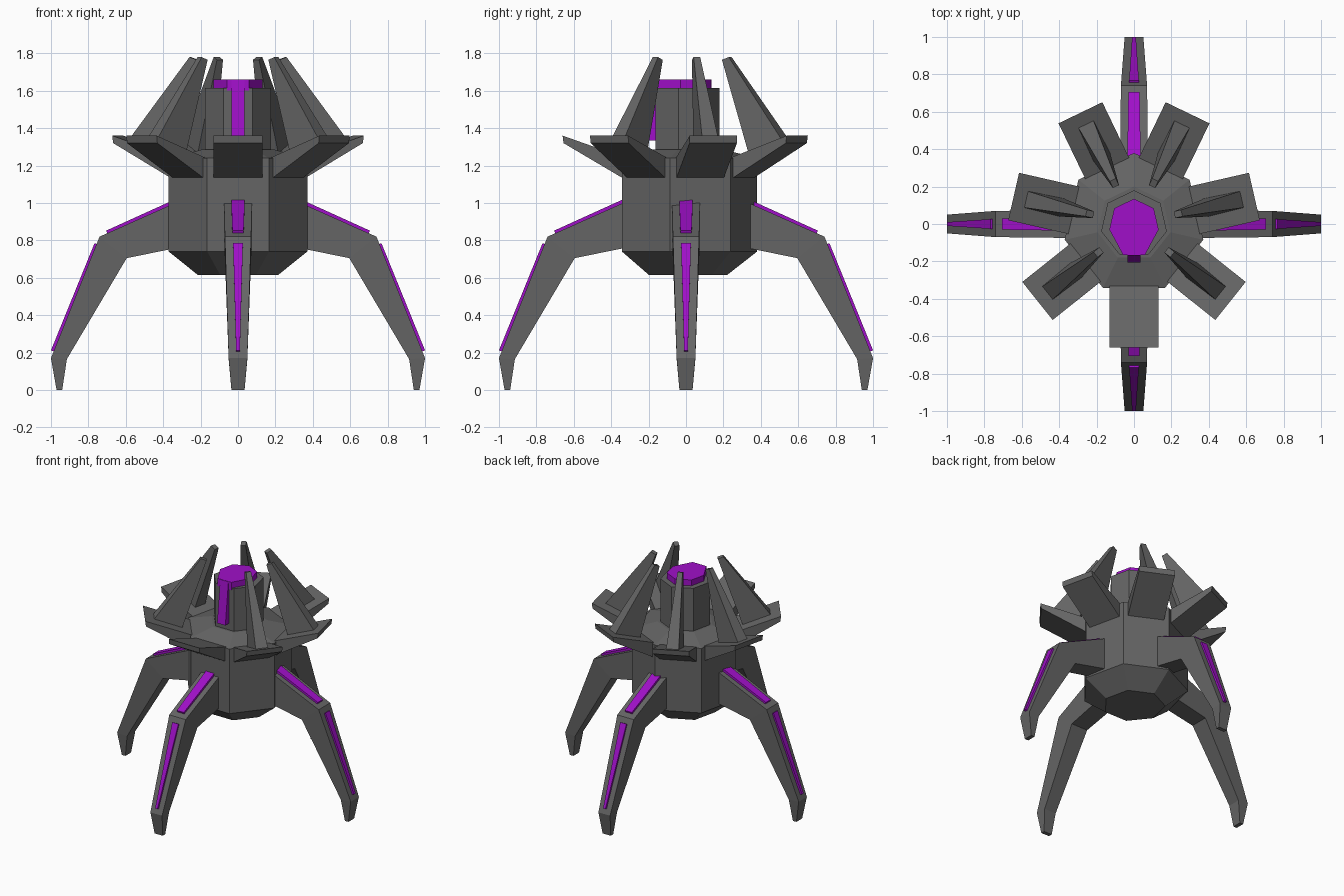
import bpy, bmesh
from math import pi, sin, cos
from mathutils import Matrix

if "Cube" in bpy.data.objects:
    bpy.data.objects.remove(bpy.data.objects["Cube"])


def material(name, color):
    m = bpy.data.materials.new(name)
    m.diffuse_color = color
    m.use_nodes = True
    m.node_tree.nodes["Principled BSDF"].inputs["Base Color"].default_value = m.diffuse_color
    return m


STONE = material("dark_stone", (0.13, 0.13, 0.13, 1))
GLOW = material("purple_glow", (0.35, 0.005, 0.58, 1))


def loft(name, rings, mat=STONE, angle=0.0):
    """Skin equal-length rings of points, cap both ends, turn about z."""
    bm = bmesh.new()
    loops = [[bm.verts.new(p) for p in ring] for ring in rings]
    n = len(loops[0])
    for a, b in zip(loops, loops[1:]):
        for i in range(n):
            j = (i + 1) % n
            bm.faces.new((a[i], a[j], b[j], b[i]))
    bm.faces.new(loops[0][::-1])
    bm.faces.new(loops[-1])
    bmesh.ops.recalc_face_normals(bm, faces=bm.faces)
    bm.transform(Matrix.Rotation(angle, 4, 'Z'))
    me = bpy.data.meshes.new(name)
    bm.to_mesh(me)
    bm.free()
    me.materials.append(mat)
    ob = bpy.data.objects.new(name, me)
    bpy.context.collection.objects.link(ob)
    return ob


def hepta(r, z, front=None):
    """Seven-sided ring with a corner at the back and a flat front."""
    pts = []
    for k in range(7):
        a = pi / 2 + k * 2 * pi / 7
        y = r * sin(a)
        if front is not None and k in (3, 4):
            y = front
        pts.append((r * cos(a), y, z))
    return pts


def section(outer, inner, w_out, w_in=None):
    """Four-point ring across a radial part: outer and inner (r, z)."""
    w_in = w_out if w_in is None else w_in
    return [(outer[0], -w_out, outer[1]), (outer[0], w_out, outer[1]),
            (inner[0], w_in, inner[1]), (inner[0], -w_in, inner[1])]


# Seven-sided body and tower
loft("body", [hepta(0.22, 0.615), hepta(0.38, 0.74),
              hepta(0.38, 1.24), hepta(0.20, 1.285)])
loft("tower", [hepta(0.18, 1.27), hepta(0.18, 1.615)])

# Glowing cap and front window
loft("tower_cap", [hepta(0.135, 1.60, -0.165), hepta(0.135, 1.66, -0.165)], GLOW)
loft("tower_window", [section((0.205, 1.335), (0.14, 1.335), 0.035),
                      section((0.168, 1.658), (0.14, 1.658), 0.035)],
     GLOW, -pi / 2)

# Wedge flaps around the rim, with a spike on each but the front one
for k in range(7):
    a = -pi / 2 + k * 2 * pi / 7
    loft(f"rim_flap_{k + 1}", [section((0.33, 1.243), (0.33, 1.128), 0.13),
                               section((0.66, 1.36), (0.655, 1.32), 0.13)],
         angle=a)
    if k:
        loft(f"rim_spike_{k}", [section((0.595, 1.33), (0.40, 1.25), 0.045, 0.05),
                                section((0.262, 1.78), (0.222, 1.765), 0.018)],
             angle=a)

# Four bent legs with glowing strips along the outside
for side, a in (("right", 0), ("back", pi / 2), ("left", pi), ("front", -pi / 2)):
    loft(f"{side}_leg", [section((0.30, 1.016), (0.30, 0.765), 0.075),
                         section((0.74, 0.82), (0.595, 0.705), 0.07),
                         section((1.0, 0.17), (0.915, 0.165), 0.05),
                         section((0.97, 0.0), (0.94, 0.0), 0.035)], angle=a)
    loft(f"{side}_upper_strip", [section((0.335, 1.02), (0.32, 0.98), 0.036),
                                 section((0.705, 0.852), (0.69, 0.815), 0.03)],
         GLOW, a)
    loft(f"{side}_lower_strip", [section((0.767, 0.785), (0.735, 0.77), 0.026),
                                 section((1.0, 0.212), (0.965, 0.20), 0.01)],
         GLOW, a)
